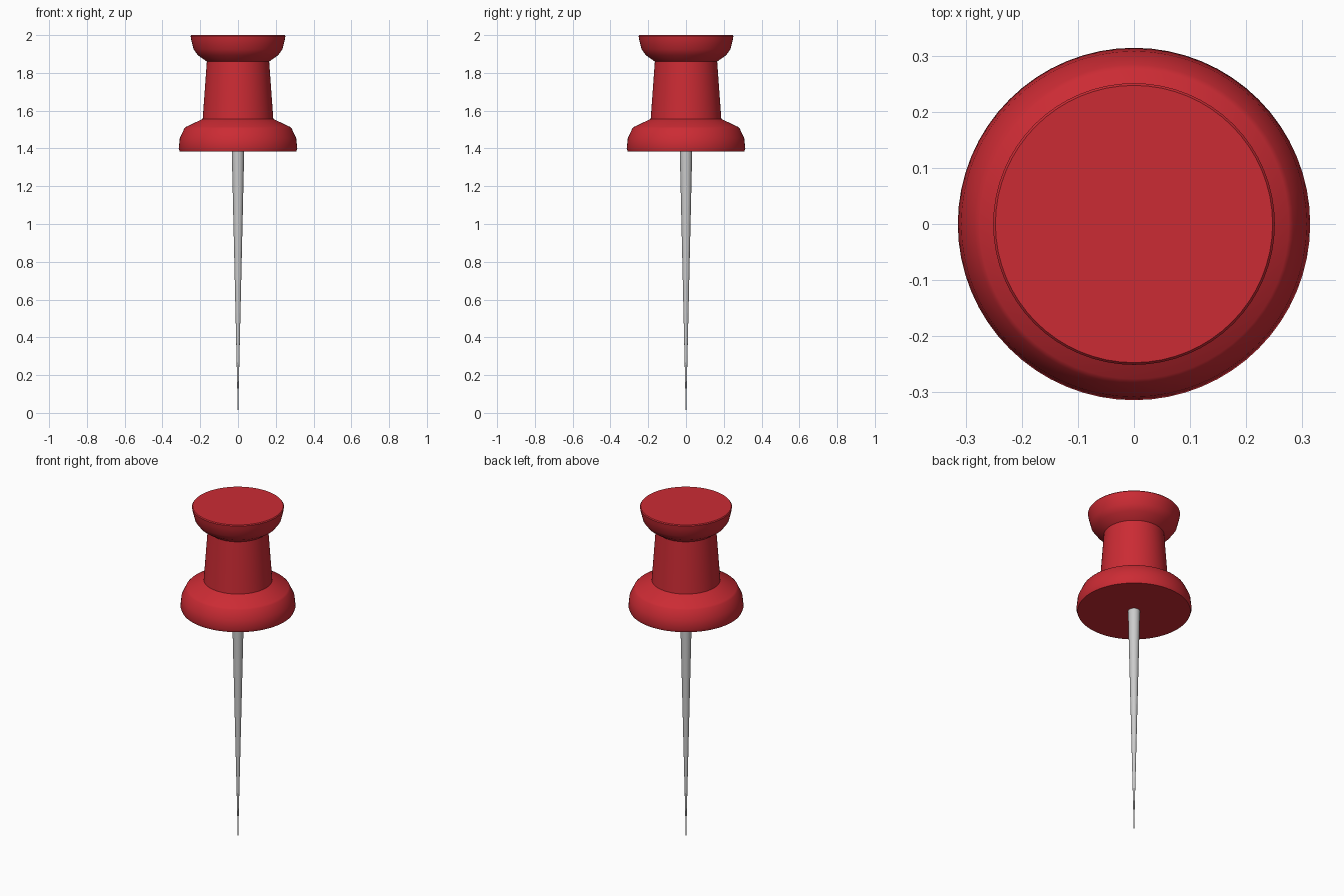
import bpy, bmesh, math

if "Cube" in bpy.data.objects:
    bpy.data.objects.remove(bpy.data.objects["Cube"])


def material(name, rgb):
    m = bpy.data.materials.new(name)
    m.diffuse_color = (*rgb, 1)
    m.use_nodes = True
    m.node_tree.nodes["Principled BSDF"].inputs["Base Color"].default_value = m.diffuse_color
    return m


def lathe(name, profile, sides, mat=None):
    """Spin an (r, z) profile, ordered bottom to top, about z."""
    bm = bmesh.new()
    rings = [[bm.verts.new((r * math.cos(a), r * math.sin(a), z))
              for a in (2 * math.pi * i / sides for i in range(sides))]
             for r, z in profile]
    for lo, hi in zip(rings, rings[1:]):
        for i in range(sides):
            j = (i + 1) % sides
            bm.faces.new((lo[i], lo[j], hi[j], hi[i]))
    # flat end caps
    bm.faces.new(rings[0][::-1])
    bm.faces.new(rings[-1])
    mesh = bpy.data.meshes.new(name)
    bm.to_mesh(mesh)
    bm.free()
    ob = bpy.data.objects.new(name, mesh)
    bpy.context.collection.objects.link(ob)
    if mat:
        mesh.materials.append(mat)
    bpy.ops.object.select_all(action='DESELECT')
    ob.select_set(True)
    bpy.context.view_layer.objects.active = ob
    bpy.ops.object.shade_smooth_by_angle(angle=math.radians(30))
    return ob


red = material("red_plastic", (0.6, 0.024, 0.034))

# plastic handle: flared base, tapered grip, cupped top
lathe("handle", [
    (0.308, 1.383), (0.314, 1.40), (0.308, 1.455), (0.284, 1.506), (0.276, 1.514),
    (0.187, 1.556), (0.165, 1.86),
    (0.212, 1.893), (0.235, 1.925), (0.247, 1.972), (0.251, 1.995), (0.247, 2.0),
], 64, red)

# metal needle
lathe("needle", [(0.001, 0), (0.033, 1.39)], 32)
